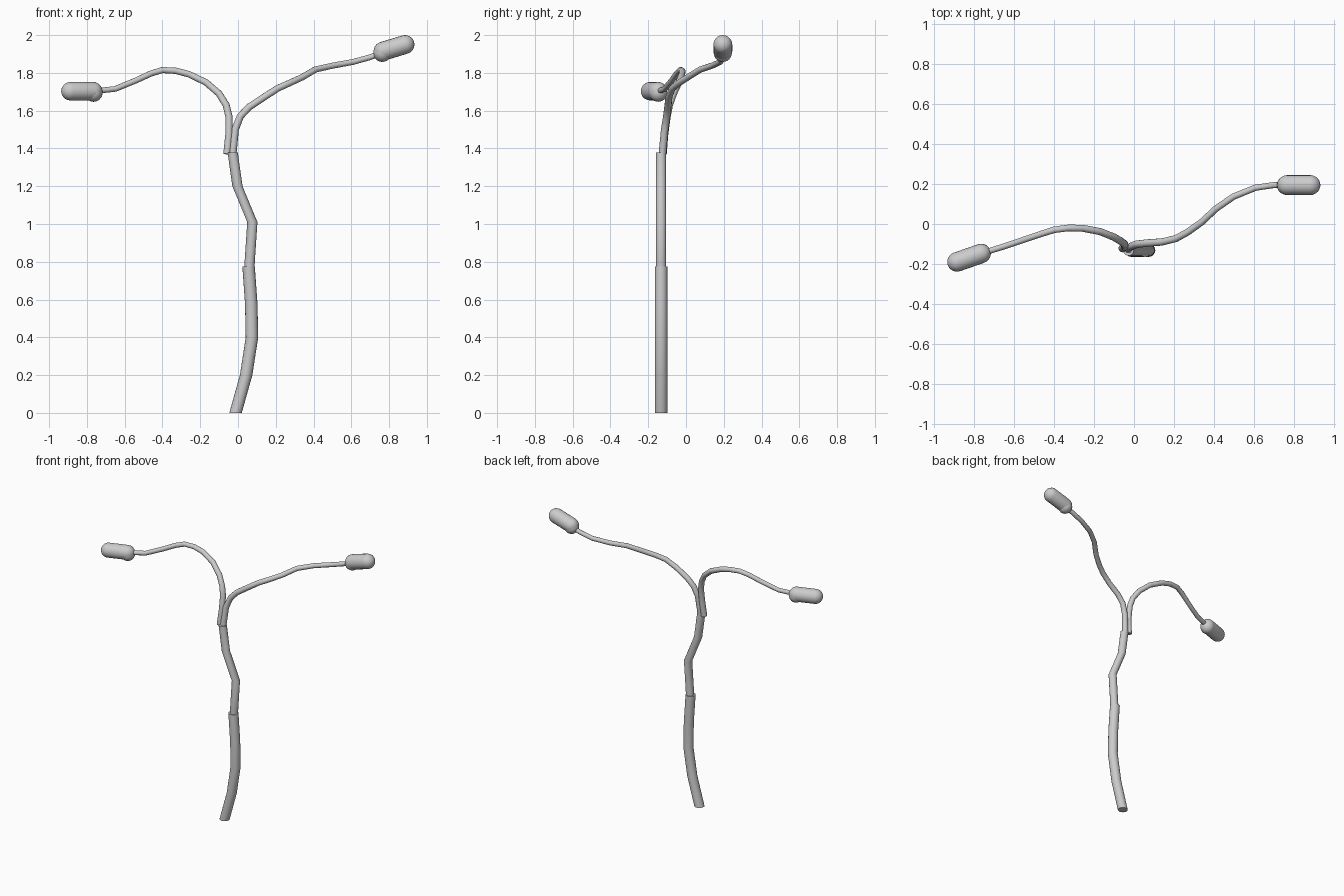
import bpy, bmesh, math
from mathutils import Vector, Quaternion

if "Cube" in bpy.data.objects:
    bpy.data.objects.remove(bpy.data.objects["Cube"])


def tube(name, points, radii, sides=16, level_rings=False):
    """Sweep a round section along points, one radius per point, closed ends."""
    pts = [Vector(p) for p in points]
    bm = bmesh.new()
    rings, last, frame = [], Vector((0, 0, 1)), Quaternion()
    for i, p in enumerate(pts):
        a = (p - pts[i - 1]).normalized() if i else Vector()
        b = (pts[i + 1] - p).normalized() if i < len(pts) - 1 else Vector()
        t = Vector((0, 0, 1)) if level_rings else (a + b).normalized()
        frame = last.rotation_difference(t) @ frame
        last = t
        ring = []
        for k in range(sides):
            ang = math.tau * k / sides
            ring.append(bm.verts.new(p + frame @ Vector((math.cos(ang), math.sin(ang), 0)) * radii[i]))
        rings.append(ring)
    for r0, r1 in zip(rings, rings[1:]):
        for k in range(sides):
            j = (k + 1) % sides
            bm.faces.new((r0[k], r0[j], r1[j], r1[k]))
    bm.faces.new(rings[0][::-1])
    bm.faces.new(rings[-1])
    bmesh.ops.recalc_face_normals(bm, faces=bm.faces)
    mesh = bpy.data.meshes.new(name)
    bm.to_mesh(mesh)
    bm.free()
    obj = bpy.data.objects.new(name, mesh)
    bpy.context.collection.objects.link(obj)
    bpy.ops.object.select_all(action='DESELECT')
    obj.select_set(True)
    bpy.context.view_layer.objects.active = obj
    bpy.ops.object.shade_smooth_by_angle(angle=math.radians(35))
    return obj


def capsule(name, start, end, r, steps=6):
    """Round-ended bulb between two cap centres."""
    a, b = Vector(start), Vector(end)
    d = (b - a).normalized()
    angs = [math.radians(2 + 88 * i / steps) for i in range(steps + 1)]
    pts = [a - d * r * math.cos(t) for t in angs]
    pts += [b + d * r * math.cos(t) for t in reversed(angs)]
    rad = [r * math.sin(t) for t in angs]
    return tube(name, pts, rad + rad[::-1], 20)


def socket(name, centre, r):
    bpy.ops.mesh.primitive_uv_sphere_add(segments=20, ring_count=12, radius=r, location=centre)
    bpy.context.object.name = name
    bpy.ops.object.shade_smooth_by_angle(angle=math.radians(35))


def taper(n, r0, r1):
    return [r0 + (r1 - r0) * i / (n - 1) for i in range(n)]


# Two-part crooked trunk
Y = -0.132
tube("lower_trunk", [(-0.013, Y, 0), (0.043, Y, 0.2), (0.074, Y, 0.4),
                     (0.07, Y, 0.58), (0.056, Y, 0.775)], [0.033] * 5, 16, True)
tube("upper_trunk", [(0.06, Y, 0.74), (0.062, Y, 0.8), (0.076, Y, 1.01),
                     (-0.003, Y, 1.2), (-0.028, Y, 1.378)], [0.027] * 5, 16, True)

# Left branch
left = [(-0.058, -0.122, 1.37), (-0.047, -0.113, 1.48), (-0.048, -0.1, 1.57),
        (-0.063, -0.088, 1.63), (-0.1, -0.066, 1.69), (-0.17, -0.038, 1.75),
        (-0.26, -0.021, 1.793), (-0.33, -0.02, 1.811), (-0.4, -0.029, 1.815),
        (-0.46, -0.048, 1.797), (-0.54, -0.075, 1.76), (-0.65, -0.112, 1.715),
        (-0.76, -0.146, 1.703)]
tube("left_branch", left, taper(len(left), 0.02, 0.015), 12)

# Right branch
right = [(-0.028, -0.125, 1.37), (-0.015, -0.113, 1.5), (0.012, -0.102, 1.57),
         (0.06, -0.096, 1.62), (0.14, -0.09, 1.673), (0.21, -0.073, 1.718),
         (0.27, -0.04, 1.745), (0.34, 0.01, 1.777), (0.41, 0.076, 1.818),
         (0.5, 0.138, 1.838), (0.61, 0.182, 1.858), (0.7, 0.195, 1.883),
         (0.77, 0.196, 1.91)]
tube("right_branch", right, taper(len(right), 0.02, 0.015), 12)

# Bulbs with rounded sockets at the branch tips
capsule("left_bulb", (-0.767, -0.148, 1.703), (-0.887, -0.19, 1.703), 0.049)
socket("left_socket", (-0.765, -0.147, 1.695), 0.048)
capsule("right_bulb", (0.768, 0.195, 1.915), (0.884, 0.195, 1.95), 0.05)
socket("right_socket", (0.764, 0.195, 1.906), 0.048)
